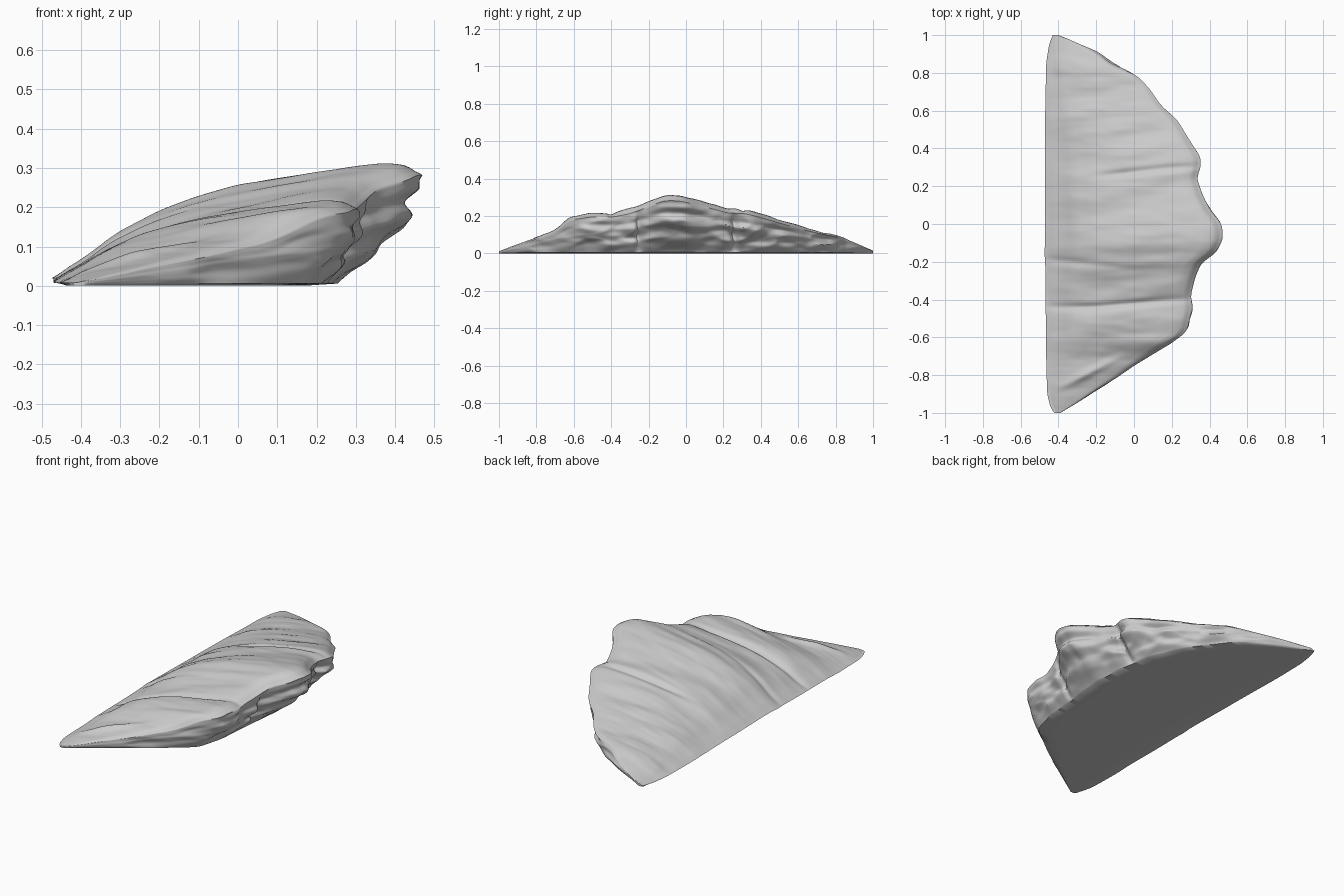
import bpy, bmesh, math
from mathutils import Vector, noise

if "Cube" in bpy.data.objects:
    bpy.data.objects.remove(bpy.data.objects["Cube"])

# Plan outline of the overhanging lip: (y, x)
LIP = [(-1, -.39), (-.94, -.29), (-.88, -.2), (-.82, -.1), (-.75, 0), (-.69, .1), (-.63, .2),
       (-.57, .28), (-.44, .31), (-.38, .3), (-.28, .325), (-.2, .36), (-.16, .43), (-.08, .472),
       (0, .465), (.08, .4), (.15, .365), (.25, .33), (.28, .35), (.35, .355), (.45, .29),
       (.55, .23), (.63, .14), (.72, .08), (.8, 0), (.83, -.1), (.9, -.19), (.96, -.3), (1, -.4)]
# Foot of the cliff: (y, x)
FOOT = [(-1, -.39), (-.88, -.21), (-.75, -.02), (-.6, .17), (-.45, .21), (-.2, .23), (0, .25),
        (.2, .24), (.4, .2), (.6, .11), (.8, -.04), (.9, -.2), (1, -.4)]
# Thin straight edge: (y, x)
TOE = [(-1, -.42), (-.98, -.44), (-.9, -.46), (-.7, -.465), (-.2, -.47), (-.15, -.475), (-.1, -.47),
       (.6, -.47), (.85, -.465), (.95, -.45), (1, -.43)]
# Ridge height: (y, z)
RIDGE = [(-1, .012), (-.9, .05), (-.8, .085), (-.7, .125), (-.65, .17), (-.62, .2), (-.5, .22),
         (-.4, .216), (-.3, .238), (-.2, .28), (-.12, .316), (-.04, .316), (.1, .28), (.22, .243),
         (.32, .238), (.4, .215), (.5, .182), (.6, .15), (.7, .122), (.8, .1), (.9, .06), (1, .015)]
# Slope profile: (fraction across, fraction of ridge height)
SLOPE = [(0, .05), (.03, .12), (.09, .22), (.18, .42), (.29, .58), (.4, .7), (.5, .79), (.61, .86),
         (.72, .92), (.82, .97), (.91, 1), (.97, .97), (1, .87)]
# Cliff profile: (fraction down, fraction from lip to foot)
CLIFF = [(0, 0), (.15, .08), (.22, .2), (.35, .14), (.5, .3), (.62, .5), (.8, .66), (1, 1)]


def lerp(tab, t):
    if t <= tab[0][0]:
        return tab[0][1]
    for (a, p), (b, q) in zip(tab, tab[1:]):
        if t <= b:
            return p + (q - p) * (t - a) / (b - a)
    return tab[-1][1]


def soft(tab, t, r=.025):
    r = min(r, 1 - abs(t))
    return sum(lerp(tab, t + r * k / 3) for k in range(-3, 4)) / 7


def bump(v, c, w):
    return math.exp(-((v - c) / w) ** 2)


def fbm(x, y, z):
    return noise.noise(Vector((x, y, z))) + .5 * noise.noise(Vector((2 * x, 2 * y, 2 * z + 9)))


NY, NT, NC, NB = 260, 80, 36, 10


def section(y):
    lip, foot, toe, ridge = soft(LIP, y), soft(FOOT, y), soft(TOE, y), soft(RIDGE, y)
    foot = min(foot, lip)
    taper = min(1, (1 - abs(y)) * 6)
    pts = []
    # Sloping top with downhill furrows and ripples
    for i in range(NT + 1):
        t = 1 - (1 - i / NT) ** 1.3
        x = toe + (lip - toe) * t
        h = sum(lerp(SLOPE, min(1, max(0, t + d))) for d in (-.02, 0, .02)) / 3 * ridge
        mid = math.sin(math.pi * t) ** .6 if 0 < t < 1 else 0
        d = .016 * fbm(x * 1.5, y * 6 - x * .8, 2) + .005 * fbm(x * 4, y * 14, 5)
        d -= .018 * bump(y, .275 + .03 * math.sin(4 * x), .02) * min(1, max(0, (x + .3) * 4))
        d -= .018 * bump(y, -.42 + .02 * math.sin(5 * x), .018)
        d -= .016 * bump(y, -.19 - .1 * (x + .45), .02) * bump(x, -.45, .3)
        d += .014 * bump(y, -.82 + .5 * (x + .3), .025) * bump(x, -.25, .15)
        pts.append((x, y, max(.008, h + d * mid * taper)))
    # Lumpy undercut cliff
    top = pts[-1][2]
    for j in range(1, NC + 1):
        s = j / NC
        z = top + (.006 - top) * s
        x = lip + (foot - lip) * sum(lerp(CLIFF, min(1, max(0, s + d))) for d in (-.04, 0, .04)) / 3
        env = math.sin(math.pi * s) ** .7 if s < 1 else 0
        n = .022 * fbm(x * 4, y * 7, z * 16) + .035 * (.35 - abs(noise.noise(Vector((3, y * 6, z * 12)))))
        n -= .03 * (bump(y, -.25, .018) + bump(y, .26, .018))
        pts.append((x + n * env * taper, y + .3 * n * env * taper, z))
    # Flat underside
    for k in range(1, NB):
        f = k / NB
        pts.append((foot + (toe - foot) * f, y, .001))
    return pts


# Rock slab: sections lofted from one tip to the other
bm = bmesh.new()
rings = []
for i in range(NY + 1):
    y = -math.cos(math.pi * i / NY) * .35 + (2 * i / NY - 1) * .65
    rings.append([bm.verts.new(p) for p in section(y)])
for a, b in zip(rings, rings[1:]):
    for k in range(len(a)):
        m = (k + 1) % len(a)
        bm.faces.new((a[k], a[m], b[m], b[k]))
bm.faces.new(rings[0])
bm.faces.new(rings[-1][::-1])
bmesh.ops.recalc_face_normals(bm, faces=bm.faces)
mesh = bpy.data.meshes.new("rock_slab")
bm.to_mesh(mesh)
bm.free()
rock = bpy.data.objects.new("rock_slab", mesh)
bpy.context.collection.objects.link(rock)
bpy.context.view_layer.objects.active = rock
rock.select_set(True)
bpy.ops.object.shade_smooth_by_angle(angle=math.radians(50))
